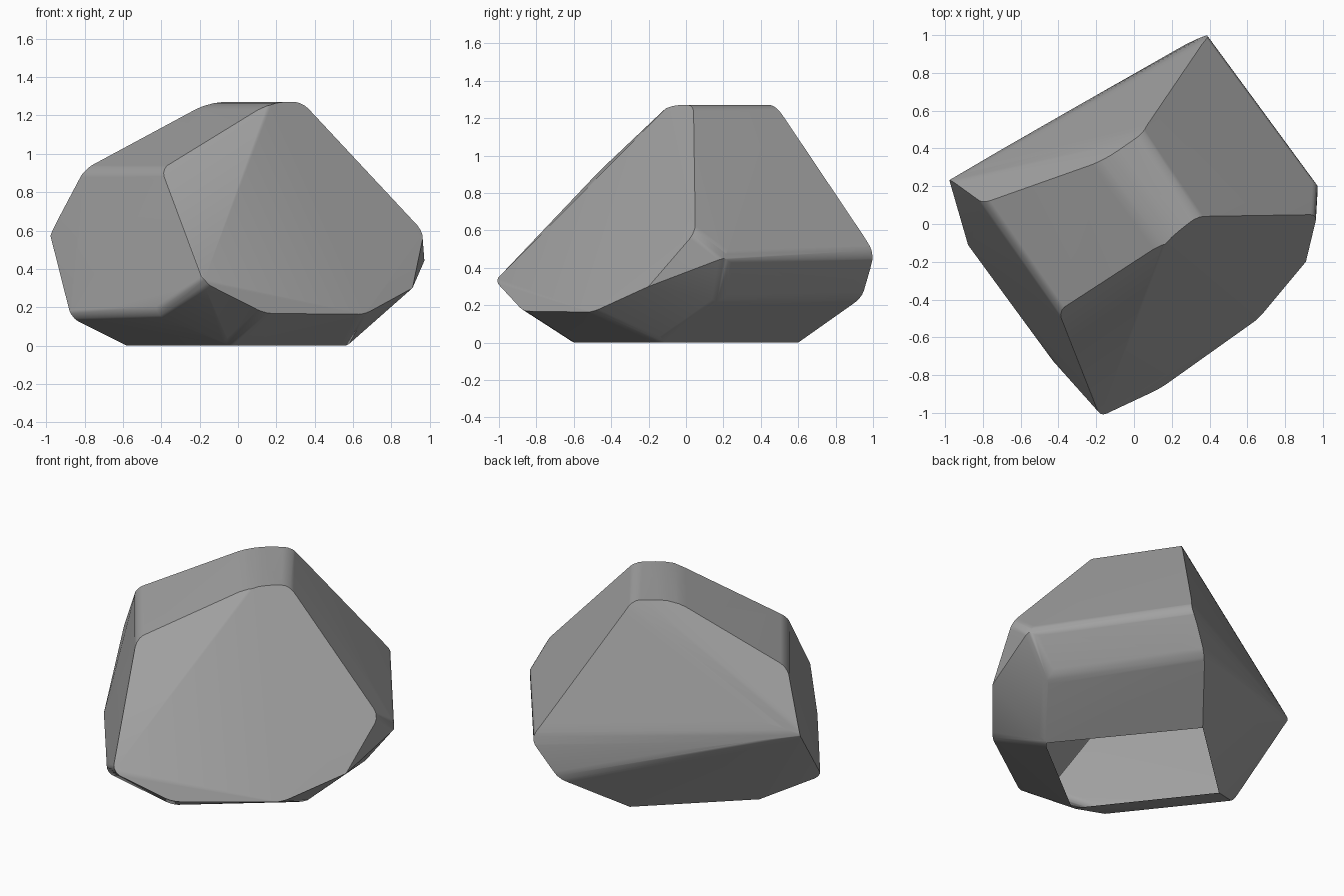
import bpy, bmesh, math
from mathutils import Vector

if "Cube" in bpy.data.objects:
    bpy.data.objects.remove(bpy.data.objects["Cube"])

# Corners of the faceted boulder
corners = [
    # flat crown
    (.335, .04, 1.27), (.17, -.09, 1.27), (-.15, .34, 1.27), (.04, .48, 1.27),
    # left shoulder and left facet
    (-.80, .11, .92), (-.40, -.46, .92), (-.98, .24, .58),
    (-.87, -.14, .145), (-.43, -.74, .16),
    # rim of the big front facet
    (-.18, -1.02, .33), (.14, -.87, .168), (.66, -.50, .163), (.91, -.20, .30), (.97, .05, .59),
    # right and back
    (.98, .22, .46), (.80, .18, .22), (.40, 1.01, .48), (.25, .94, .24),
    # rim of the open base
    (-.04, -.61, 0), (.16, -.45, 0), (.57, -.13, 0), (-.02, .60, 0), (-.58, .08, 0),
]

bm = bmesh.new()
for c in corners:
    bm.verts.new(c)
bmesh.ops.convex_hull(bm, input=bm.verts[:])
loose = [v for v in bm.verts if not v.link_faces]
bmesh.ops.delete(bm, geom=loose, context='VERTS')
bmesh.ops.recalc_face_normals(bm, faces=bm.faces[:])
bm.normal_update()

# Worn edges run along the stone's long grain, plus the ridge across its back
grain = Vector((.57, -.82, 0)).normalized()
ridge = Vector((.87, .48, 0)).normalized()


def wear(e):
    """Width of the rounding on each side of an edge, 0 for a crisp edge."""
    d = (e.verts[1].co - e.verts[0].co).normalized()
    mid = (e.verts[0].co + e.verts[1].co) / 2
    angle = math.degrees(e.calc_face_angle(0))
    if mid.z < .02 or angle < 8:
        return 0
    if angle < 29 and mid.z > .35:
        return .11
    on_back = abs(d.dot(ridge)) > .85 and .3 < mid.z < .7 and mid.y > .2
    right_corner = mid.x > .85 and mid.y > .1
    if angle > 18 and (abs(d.dot(grain)) > .8 or on_back or right_corner):
        return .055
    return 0


# Each worn edge is rounded by shaving it with planes tangent to an arc
shaves = []
for e in bm.edges:
    width = wear(e)
    if not width:
        continue
    n1, n2 = (f.normal.copy() for f in e.link_faces)
    radius = width / math.tan(n1.angle(n2) / 2)
    mid = (e.verts[0].co + e.verts[1].co) / 2
    centre = mid - (n1 + n2) * radius / (1 + n1.dot(n2))
    for t in (.5, .2, .8):
        n = n1.slerp(n2, t)
        shaves.append((centre + n * radius, n))

for point, n in shaves:
    cut = bmesh.ops.bisect_plane(bm, geom=bm.verts[:] + bm.edges[:] + bm.faces[:], dist=1e-5,
                                 plane_co=point, plane_no=n, clear_outer=True)
    rim = [g for g in cut['geom_cut'] if isinstance(g, bmesh.types.BMEdge)]
    bmesh.ops.holes_fill(bm, edges=rim, sides=0)

bmesh.ops.remove_doubles(bm, verts=bm.verts[:], dist=.002)
bmesh.ops.recalc_face_normals(bm, faces=bm.faces[:])

# The underside is open
base = [f for f in bm.faces if all(v.co.z < .01 for v in f.verts)]
bmesh.ops.delete(bm, geom=base, context='FACES')

mesh = bpy.data.meshes.new("boulder")
bm.to_mesh(mesh)
bm.free()
boulder = bpy.data.objects.new("boulder", mesh)
bpy.context.collection.objects.link(boulder)
stone = bpy.data.materials.new("dark_stone")
stone.diffuse_color = (.36, .36, .36, 1)
stone.use_nodes = True
stone.node_tree.nodes["Principled BSDF"].inputs["Base Color"].default_value = stone.diffuse_color
mesh.materials.append(stone)

# Smooth worn edges, crisp facet borders
bpy.context.view_layer.objects.active = boulder
boulder.select_set(True)
bpy.ops.object.shade_smooth_by_angle(angle=math.radians(32))
weighted = boulder.modifiers.new("weighted_normals", 'WEIGHTED_NORMAL')
weighted.keep_sharp = True
